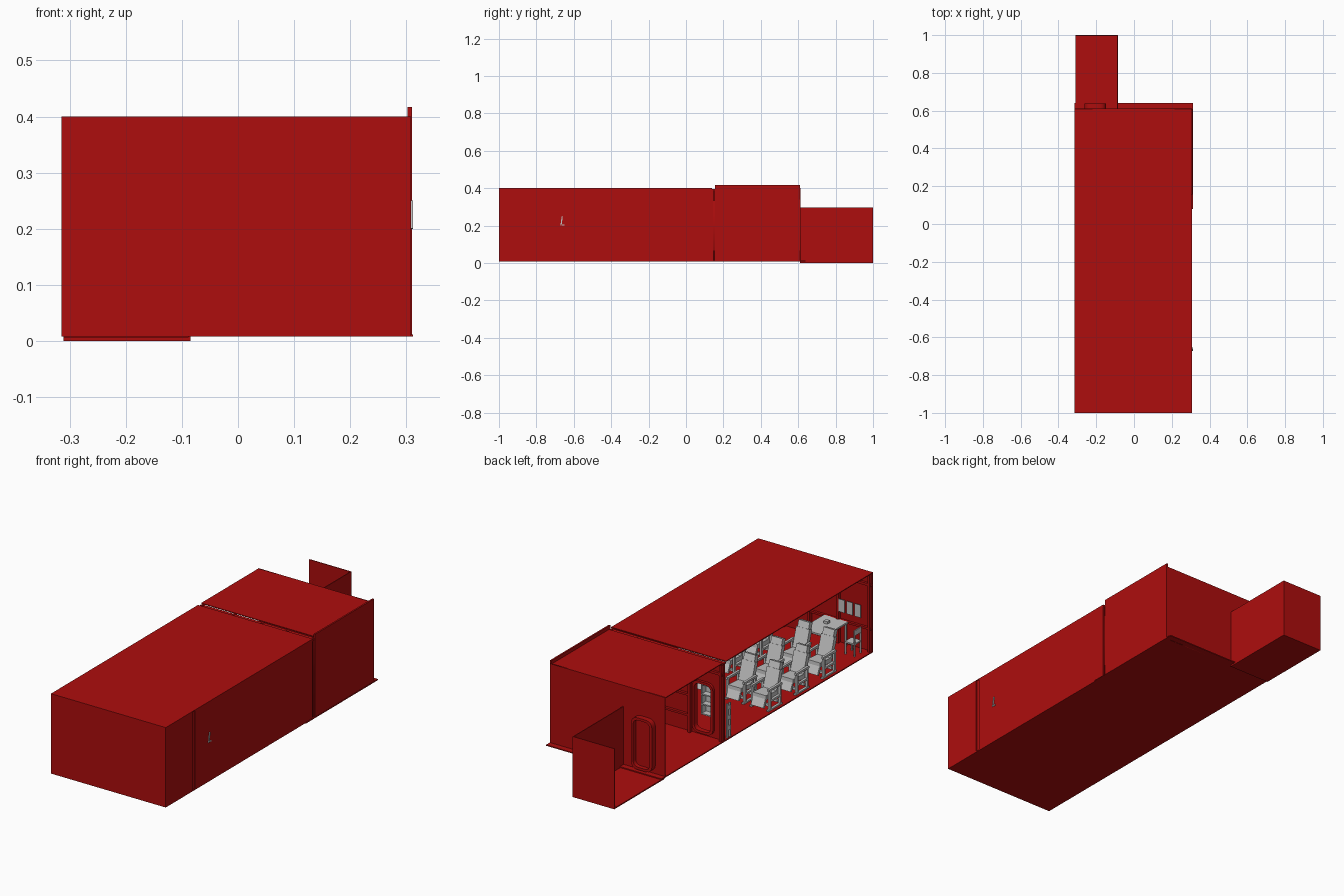
import bpy, bmesh, math
from mathutils import Matrix, Vector

cube = bpy.data.objects.get("Cube")
if cube:
    bpy.data.objects.remove(cube)


def material(name, rgb):
    m = bpy.data.materials.new(name)
    m.use_nodes = True
    m.diffuse_color = (*rgb, 1)
    m.node_tree.nodes["Principled BSDF"].inputs["Base Color"].default_value = (*rgb, 1)
    return m


RED = material("deep red", (0.42, 0.004, 0.004))
GREY = material("light grey", (0.55, 0.55, 0.55))


def link(name, mesh, loc=(0, 0, 0), turn=0):
    ob = bpy.data.objects.new(name, mesh)
    ob.location = loc
    ob.rotation_euler.z = turn
    bpy.context.collection.objects.link(ob)
    return ob


def add_box(bm, lo, hi, tilt=0):
    lo, hi = Vector(lo), Vector(hi)
    mat = (Matrix.Translation((lo + hi) / 2) @ Matrix.Rotation(tilt, 4, 'X')
           @ Matrix.Diagonal((*(hi - lo), 1)))
    bmesh.ops.create_cube(bm, size=1, matrix=mat)


def mesh_of(name, boxes, mat):
    bm = bmesh.new()
    for b in boxes:
        add_box(bm, *b)
    me = bpy.data.meshes.new(name)
    bm.to_mesh(me)
    bm.free()
    me.materials.append(mat)
    return me


def box(name, lo, hi, mat=RED):
    return link(name, mesh_of(name, [(lo, hi)], mat))


def rounded(x0, x1, z0, z1, r):
    pts = []
    for i, (cx, cz) in enumerate([(x1 - r, z1 - r), (x0 + r, z1 - r), (x0 + r, z0 + r), (x1 - r, z0 + r)]):
        for k in range(5):
            a = math.pi / 2 * (i + k / 4)
            pts.append((cx + r * math.cos(a), cz + r * math.sin(a)))
    return pts


def plate(name, loops, y, half_depth):
    """Upright flat plate facing y, the first loop its outline, the others holes."""
    cu = bpy.data.curves.new(name, 'CURVE')
    cu.dimensions, cu.fill_mode, cu.extrude = '2D', 'BOTH', half_depth
    for loop in loops:
        s = cu.splines.new('POLY')
        s.points.add(len(loop) - 1)
        for p, (x, z) in zip(s.points, loop):
            p.co = (x, z, 0, 1)
        s.use_cyclic_u = True
    tmp = bpy.data.objects.new("temp", cu)
    bpy.context.collection.objects.link(tmp)
    me = bpy.data.meshes.new_from_object(tmp.evaluated_get(bpy.context.evaluated_depsgraph_get()))
    bpy.data.objects.remove(tmp)
    me.materials.clear()
    me.materials.append(RED)
    ob = link(name, me, (0, y, 0))
    ob.rotation_euler.x = math.pi / 2
    return ob


def rect(x0, x1, z0, z1):
    return [(x0, z0), (x1, z0), (x1, z1), (x0, z1)]


# Main cabin shell, open along -x
L, R, TOP, BASE = -0.315, 0.308, 0.4, 0.008
box("cabin_floor", (L, -1, BASE), (R, 0.64, 0.013))
box("cabin_roof", (L, -1, 0.396), (R, 0.14, TOP))
box("rear_roof", (L, 0.165, 0.396), (R, 0.61, TOP))
box("roof_joint", (L, 0.138, 0.388), (R, 0.167, 0.393))
box("front_wall", (L, -1, BASE), (R, -0.996, TOP))
box("side_wall_front", (0.303, -1, BASE), (R, -0.793, TOP))
box("side_wall_middle", (0.303, -0.772, BASE), (R, 0.138, TOP))
box("side_wall_rear", (0.302, 0.155, BASE), (0.31, 0.61, 0.417))
box("side_floor_flange", (0.3, 0.08, BASE), (0.312, 0.64, 0.012))
for i, y in enumerate((-0.783, 0.147)):
    box(f"side_joint_post_{i}", (0.296, y - 0.014, BASE), (0.304, y + 0.014, TOP - 0.004))

# Bulkheads with rounded doorways
hole = rounded(-0.25, -0.16, 0.035, 0.265, 0.025)
rim = rounded(-0.262, -0.148, 0.023, 0.277, 0.032)
plate("bulkhead", [rect(L, R, BASE, 0.39), hole], 0.15, 0.003)
plate("bulkhead_door_rim", [rim, hole], 0.153, 0.013)
plate("rear_wall", [rect(L, R, BASE, TOP)], 0.609, 0.002)
plate("rear_door_rim", [rim, hole], 0.625, 0.014)
plate("rear_door_panel", [hole], 0.615, 0.003)

# Stiffeners on the bulkhead and the front wall
for y, s in ((0.162, "bulkhead"), (-0.988, "front")):
    for i, x in enumerate((-0.305, -0.135, 0.02, 0.16)):
        box(f"{s}_stiffener_{i}", (x - 0.006, y - 0.009, BASE), (x + 0.006, y + 0.009, 0.395))
    box(f"{s}_rail_high", (L, y - 0.006, 0.335), (R, y + 0.006, 0.347))
box("front_rail_low", (L, -0.995, 0.12), (R, -0.983, 0.13))
for i, z in enumerate((0.09, 0.19)):
    box(f"bulkhead_rail_{i}", (-0.13, 0.155, z), (R, 0.168, z + 0.01))

# Rear annex: floor and two walls, without a roof
box("annex_floor", (-0.311, 0.61, 0), (-0.085, 1, 0.006))
box("annex_inner_wall", (-0.089, 0.61, 0), (-0.085, 1, 0.297))
box("annex_end_wall", (-0.311, 0.996, 0), (-0.085, 1, 0.297))

# Reclining seats, all facing +y
seat_parts = [
    ((-0.036, -0.045, 0.062), (0.036, 0.05, 0.084), 0.08),
    ((-0.036, -0.068, 0.075), (0.036, -0.046, 0.172), 0.3),
    ((-0.03, -0.09, 0.163), (0.03, -0.066, 0.2), 0.3),
    ((-0.034, 0.046, 0.028), (0.034, 0.058, 0.075), 0.4),
    ((-0.045, -0.035, 0.03), (0.045, -0.025, 0.042)),
    ((-0.045, 0.025, 0.03), (0.045, 0.035, 0.042)),
]
for s in (-1, 1):
    xs = sorted((s * 0.04, s * 0.052))
    for (y0, z0), (y1, z1) in [((-0.055, 0.108), (0.045, 0.118)), ((-0.05, 0.013), (-0.04, 0.11)),
                               ((0.03, 0.013), (0.04, 0.11)), ((-0.055, 0.013), (0.05, 0.02)),
                               ((-0.045, 0.055), (0.035, 0.064))]:
        seat_parts.append(((xs[0], y0, z0), (xs[1], y1, z1)))
seat_mesh = mesh_of("seat", seat_parts, GREY)
for r, y in enumerate((-0.26, -0.47, -0.68)):
    for c, x in enumerate((-0.25, -0.115, 0.09, 0.225)):
        link(f"seat_{r}_{c}", seat_mesh, (x, y, 0))

# Table and small chair near the front wall
table = [((-0.065, -0.09, 0.122), (0.065, 0.09, 0.13))]
for sx in (-0.058, 0.058):
    for sy in (-0.082, 0.082):
        table.append(((sx - 0.004, sy - 0.004, 0.012), (sx + 0.004, sy + 0.004, 0.123)))
link("table", mesh_of("table", table, GREY), (-0.125, -0.895, 0))
box("table_item", (-0.13, -0.93, 0.13), (-0.11, -0.91, 0.142), GREY)

chair = [((-0.026, -0.026, 0.068), (0.026, 0.026, 0.075)),
         ((-0.026, -0.028, 0.115), (0.026, -0.022, 0.14))]
for sx in (-0.024, 0.024):
    chair.append(((sx - 0.003, -0.028, 0.012), (sx + 0.003, -0.022, 0.14)))
    chair.append(((sx - 0.003, 0.02, 0.012), (sx + 0.003, 0.026, 0.07)))
link("small_chair", mesh_of("small_chair", chair, GREY), (-0.255, -0.93, 0), -math.pi / 2)

# Sheets pinned on the front wall
for i in range(3):
    x = -0.245 + i * 0.043
    box(f"wall_sheet_{i}", (x - 0.017, -0.982, 0.17), (x + 0.017, -0.979, 0.232), GREY)

# Wall cabinet seen through the bulkhead doorway
cabinet = [((-0.25, 0.1, 0.1), (-0.175, 0.104, 0.25))]
cabinet += [((x, 0.1, 0.1), (x + 0.006, 0.135, 0.25)) for x in (-0.25, -0.181)]
cabinet += [((-0.25, 0.1, z), (-0.175, 0.135, z + 0.006)) for z in (0.1, 0.148, 0.196, 0.244)]
link("wall_cabinet", mesh_of("wall_cabinet", cabinet, GREY))

# Narrow stand beside the bulkhead
stand = [((-0.31, 0.095, 0.013), (-0.302, 0.103, 0.18)), ((-0.31, 0.115, 0.013), (-0.302, 0.123, 0.18))]
stand += [((-0.31, 0.095, z), (-0.302, 0.123, z + 0.02)) for z in (0.05, 0.1, 0.15)]
link("stand", mesh_of("stand", stand, GREY))

# Handle poking through the side wall
link("side_handle", mesh_of("side_handle", [
    ((0.307, -0.668, 0.2), (0.312, -0.662, 0.25), -0.15),
    ((0.307, -0.662, 0.2), (0.311, -0.65, 0.206))], GREY))
